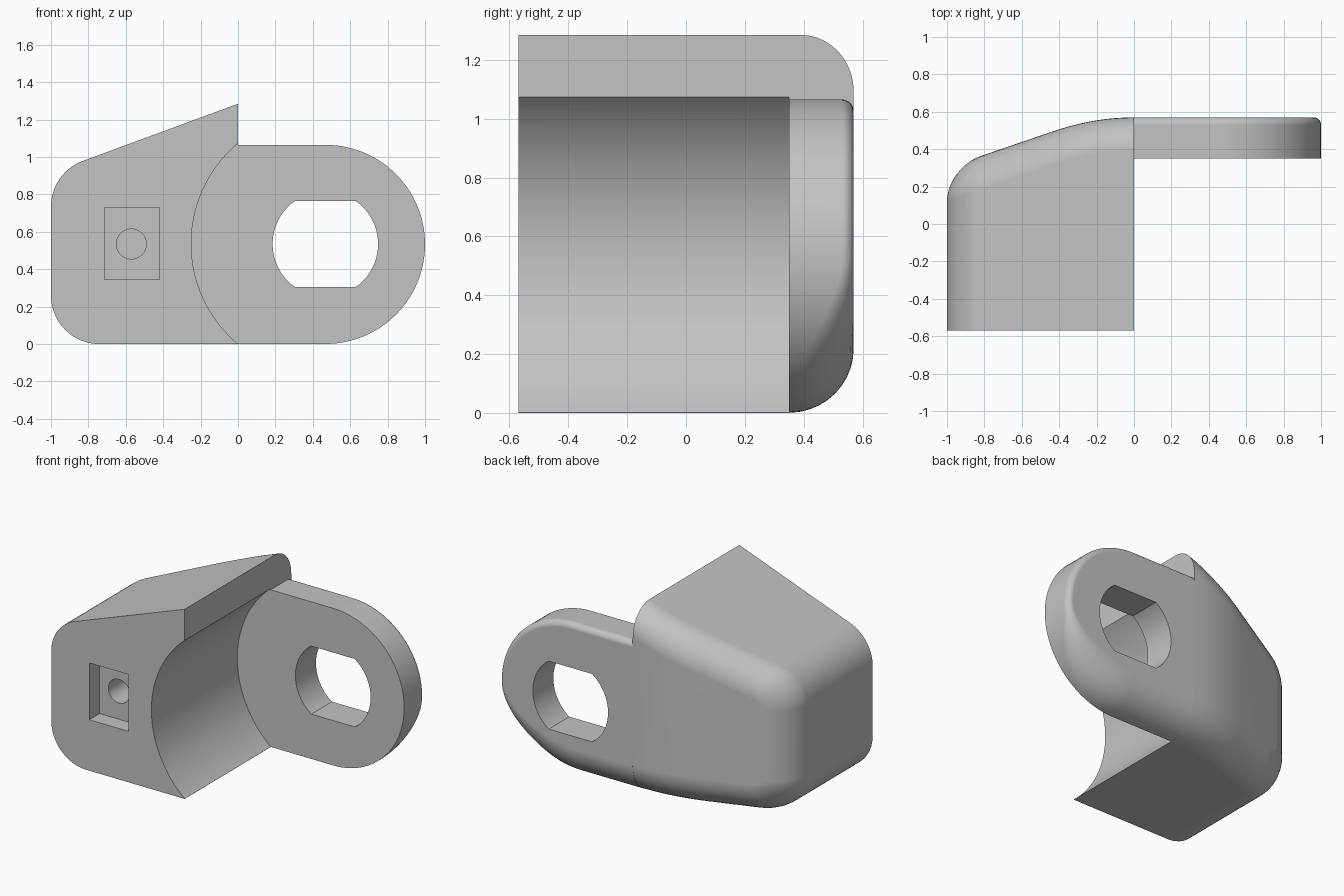
import bpy, bmesh, math
from mathutils import Vector

cube = bpy.data.objects.get("Cube")
if cube:
    bpy.data.objects.remove(cube, do_unlink=True)

grey = bpy.data.materials.new("plain grey")
grey.use_nodes = True
grey.diffuse_color = (0.55, 0.55, 0.55, 1)
grey.node_tree.nodes["Principled BSDF"].inputs["Base Color"].default_value = grey.diffuse_color

MID = 0.535      # height of the hole axes
FRONT = -0.57
SLOPE = math.radians(20.2)


def back_y(x):
    """Back surface: flat on the right, curving into a straight slant on the left."""
    k, bend = 0.3975, 0.43
    if x >= 0:
        return 0.57
    if x > -bend:
        return 0.57 - k * x * x
    return 0.57 - k * bend ** 2 - 2 * k * bend * (-bend - x)


def smooth(t):
    t = min(max(t, 0), 1)
    return t * t * (3 - 2 * t)


def arc(cx, cz, radius, start, end, steps):
    """Outline points as (x, z, outward angle)."""
    out = []
    for i in range(steps + 1):
        a = start + (end - start) * i / steps
        out.append((cx + radius * math.cos(a), cz + radius * math.sin(a), a))
    return out


def add_object(name, bm):
    bmesh.ops.recalc_face_normals(bm, faces=bm.faces)
    mesh = bpy.data.meshes.new(name)
    bm.to_mesh(mesh)
    bm.free()
    mesh.materials.append(grey)
    obj = bpy.data.objects.new(name, mesh)
    bpy.context.collection.objects.link(obj)
    return obj


def rounded_slab(name, outline, front, fillet, keep_left):
    """Slab with a filleted rim on the back, cut off at x = 0."""
    bm = bmesh.new()
    steps = 10
    rings = [[bm.verts.new((x, front - 2, z)) for x, z, a in outline]]
    for i in range(steps + 1):
        t = math.pi / 2 * i / steps
        ring = []
        for x, z, a in outline:
            r = fillet(math.sin(a))
            inset = r * (1 - math.cos(t))
            ring.append(bm.verts.new((x - inset * math.cos(a), -r * (1 - math.sin(t)),
                                      z - inset * math.sin(a))))
        rings.append(ring)
    count = len(outline)
    for lower, upper in zip(rings, rings[1:]):
        for i in range(count):
            j = (i + 1) % count
            bm.faces.new((lower[i], lower[j], upper[j], upper[i]))
    bm.faces.new(rings[0])
    bm.faces.new(rings[-1])
    # slices that let the back bend
    if keep_left:
        for i in range(1, 10):
            bmesh.ops.bisect_plane(bm, geom=bm.verts[:] + bm.edges[:] + bm.faces[:],
                                   plane_co=(-0.43 * i / 9, 0, 0), plane_no=(1, 0, 0))
    cut = bmesh.ops.bisect_plane(bm, geom=bm.verts[:] + bm.edges[:] + bm.faces[:],
                                 plane_co=(0, 0, 0), plane_no=(1, 0, 0),
                                 clear_outer=keep_left, clear_inner=not keep_left)
    rim = [e for e in cut["geom_cut"] if isinstance(e, bmesh.types.BMEdge)]
    bmesh.ops.contextual_create(bm, geom=rim)
    for v in bm.verts:
        v.co.y = front if v.co.y < -1 else v.co.y + back_y(v.co.x)
    return add_object(name, bm)


def cut_prism(target, points, y0, y1):
    """Cut a straight prism along y out of the target."""
    bm = bmesh.new()
    face = bm.faces.new([bm.verts.new((x, y0, z)) for x, z in points])
    new = bmesh.ops.extrude_face_region(bm, geom=[face])["geom"]
    bmesh.ops.translate(bm, vec=Vector((0, y1 - y0, 0)),
                        verts=[v for v in new if isinstance(v, bmesh.types.BMVert)])
    cutter = add_object("cutter", bm)
    cutter.hide_render = True
    mod = target.modifiers.new("cut", "BOOLEAN")
    mod.operation, mod.solver, mod.object = "DIFFERENCE", "EXACT", cutter
    bpy.context.view_layer.objects.active = target
    bpy.ops.object.modifier_apply(modifier=mod.name)
    bpy.data.objects.remove(cutter, do_unlink=True)


def circle(cx, cz, r, n):
    return [(cx + r * math.cos(2 * math.pi * i / n), cz + r * math.sin(2 * math.pi * i / n))
            for i in range(n)]


# Body block with sloping top and two rounded corners
right = 0.4
top_angle = math.pi / 2 + SLOPE
body_outline = [(right, 1.285 + right * math.tan(SLOPE), top_angle)]
body_outline += arc(-0.74, 0.735, 0.26, top_angle, math.pi, 14)
body_outline += arc(-0.74, 0.26, 0.26, math.pi, 1.5 * math.pi, 16)
body_outline.append((right, 0, 1.5 * math.pi))
body = rounded_slab("body", body_outline, FRONT, lambda nz: 0.18 + 0.045 * smooth(-nz), True)

# Cylindrical hollow, square pocket and blind screw hole
cut_prism(body, circle(0.45, MID + 0.002, 0.7, 128), -0.8, 0.35)
cut_prism(body, [(-0.715, 0.345), (-0.42, 0.345), (-0.42, 0.73), (-0.715, 0.73)], -0.8, FRONT + 0.11)
cut_prism(body, circle(-0.57, MID, 0.08, 40), -0.8, 0.0)

# Flat lug with a round end; its rim rounding grows towards the bottom
lug_outline = arc(0.468, 0.533, 0.532, -math.pi / 2, math.pi / 2, 56)
lug_outline += [(-0.4, 1.065, math.pi / 2), (-0.4, 0.001, -math.pi / 2)]
lug = rounded_slab("lug", lug_outline, 0.35, lambda nz: 0.04 + 0.178 * smooth(-nz), False)

# Round hole with flats above and below
flat = 0.23
slot = [(x, min(max(z, MID - flat), MID + flat)) for x, z in circle(0.467, MID, 0.282, 72)]
cut_prism(lug, slot, 0.1, 0.8)

for obj in (body, lug):
    bpy.ops.object.select_all(action="DESELECT")
    obj.select_set(True)
    bpy.context.view_layer.objects.active = obj
    bpy.ops.object.shade_smooth_by_angle(angle=math.radians(30))
    weighted = obj.modifiers.new("weighted_normals", "WEIGHTED_NORMAL")
    weighted.keep_sharp = True
